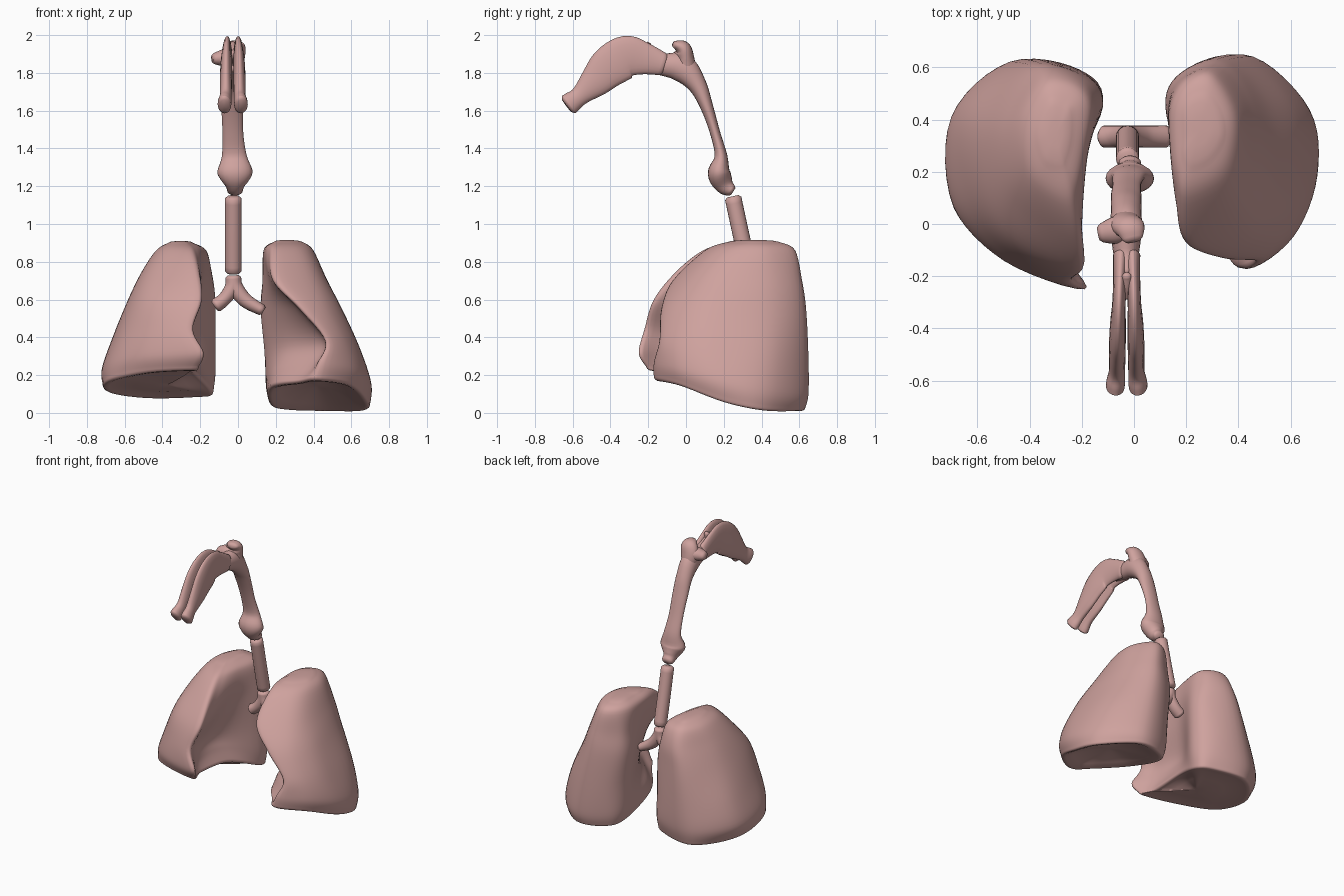
import bpy, bmesh, math
from mathutils import Vector


def spline(pts, steps, closed):
    """Smooth curve through a list of vectors."""
    n, out = len(pts), []
    for i in range(n if closed else n - 1):
        def at(k):
            return pts[k % n] if closed else pts[max(0, min(n - 1, k))]
        a, b, c, d = at(i - 1), at(i), at(i + 1), at(i + 2)
        for s in range(steps):
            t = s / steps
            out.append(0.5 * (2 * b + (c - a) * t + (2 * a - 5 * b + 4 * c - d) * t * t
                              + (3 * b - a - 3 * c + d) * t ** 3))
    if not closed:
        out.append(pts[-1].copy())
    return out


def loft(name, rings):
    """Skin closed rings and close both ends."""
    bm = bmesh.new()
    vs = [[bm.verts.new(p) for p in r] for r in rings]
    n = len(rings[0])
    for a, b in zip(vs, vs[1:]):
        for i in range(n):
            bm.faces.new((a[i], a[(i + 1) % n], b[(i + 1) % n], b[i]))
    for r in (vs[0], vs[-1]):
        c = bm.verts.new(sum((v.co for v in r), Vector()) / n)
        for i in range(n):
            bm.faces.new((r[i], r[(i + 1) % n], c))
    bmesh.ops.recalc_face_normals(bm, faces=bm.faces)
    me = bpy.data.meshes.new(name)
    bm.to_mesh(me)
    bm.free()
    ob = bpy.data.objects.new(name, me)
    bpy.context.collection.objects.link(ob)
    me.materials.append(pink)
    for p in me.polygons:
        p.use_smooth = True
    return ob


def shrink(ring, s, dz):
    c = sum(ring, Vector()) / len(ring)
    return [c + (p - c) * s + Vector((0, 0, dz)) for p in ring]


def lung(name, side, hollow, arch, drop, sections):
    """sections: (height, tilt, outline) from base to apex; outline starts at the hilum."""
    rings = []
    for k, (z, tilt, outline) in enumerate(sections):
        pts = [Vector((side * x, y, z + tilt * (y - 0.2))) for x, y in outline]
        if k < 2:  # lower edge arches up on the inner side and sags on the outer side
            pts[8].z += arch
            pts[7].z += arch * 0.3
            pts[3].z -= drop * (1 - k / 2)
            pts[4].z -= drop * (1 - k / 2)
        rings.append(spline(pts, 6, True))
    cols = [spline(list(col), 6, False) for col in zip(*rings)]
    rings = [list(r) for r in zip(*cols)]
    # diaphragm face below, rounded apex above
    base = [shrink(rings[0], s, dz) for s, dz in
            ((0.2, hollow), (0.5, hollow * 0.7), (0.75, hollow * 0.2),
             (0.9, -0.012), (0.96, -0.014), (0.99, -0.008))]
    apex = [shrink(rings[-1], s, dz) for s, dz in ((0.8, 0.006), (0.4, 0.01))]
    return loft(name, base + rings + apex)


def tube(name, sections, steps=5, sides=20):
    """sections: (x, y, z, half width across x, half depth) along a path."""
    pos = spline([Vector(s[:3]) for s in sections], steps, False)
    rad = spline([Vector((s[3], s[4], 0)) for s in sections], steps, False)
    rings = []
    for i, (p, r) in enumerate(zip(pos, rad)):
        d = (pos[min(i + 1, len(pos) - 1)] - pos[max(i - 1, 0)]).normalized()
        u = Vector((1, 0, 0))
        if abs(d.x) > 0.9:  # sideways tubes take their width upright
            u = Vector((0, 0, 1))
        u = (u - d * u.dot(d)).normalized()
        v = d.cross(u)
        rings.append([p + u * r.x * math.cos(a) + v * r.y * math.sin(a)
                      for a in (2 * math.pi * k / sides for k in range(sides))])
    d0 = (pos[0] - pos[1]).normalized() * 0.012
    d1 = (pos[-1] - pos[-2]).normalized() * 0.012
    rings = [[q + d0 for q in shrink(rings[0], 0.7, 0)]] + rings
    rings.append([q + d1 for q in shrink(rings[-1], 0.7, 0)])
    return loft(name, rings)


pink = bpy.data.materials.new("tissue")
pink.diffuse_color = (0.62, 0.36, 0.34, 1)

# Lungs
lung("lung_broad", -1, -0.02, 0.05, 0.015, [
    (.165, -.19, [(.13, .47), (.22, .57), (.48, .6), (.69, .36), (.69, .06), (.48, -.13), (.22, -.21), (.25, -.1), (.22, .19)]),
    (.25, -.15, [(.12, .46), (.21, .59), (.48, .62), (.7, .41), (.69, .08), (.5, -.14), (.19, -.25), (.27, -.1), (.26, .17)]),
    (.4, -.1, [(.12, .45), (.21, .59), (.45, .62), (.65, .42), (.64, .1), (.5, -.11), (.25, -.22), (.28, -.08), (.28, .16)]),
    (.6, 0, [(.12, .45), (.19, .57), (.4, .61), (.56, .4), (.57, .13), (.46, -.07), (.21, -.17), (.21, -.05), (.22, .2)]),
    (.75, 0, [(.14, .45), (.2, .56), (.36, .59), (.49, .4), (.5, .2), (.42, .05), (.23, -.05), (.2, .05), (.18, .25)]),
    (.86, 0, [(.17, .45), (.23, .53), (.34, .54), (.42, .42), (.43, .28), (.38, .16), (.26, .09), (.22, .15), (.19, .28)]),
    (.9, 0, [(.24, .43), (.27, .46), (.32, .47), (.36, .4), (.37, .32), (.34, .24), (.28, .22), (.26, .25), (.24, .33)])])
lung("lung_notched", 1, 0.05, 0.03, 0.04, [
    (.11, -.21, [(.17, .47), (.26, .59), (.46, .62), (.67, .42), (.69, .2), (.6, -.04), (.42, -.17), (.32, -.06), (.17, .17)]),
    (.19, -.2, [(.15, .46), (.24, .6), (.46, .64), (.67, .44), (.7, .18), (.61, -.05), (.44, -.17), (.39, -.05), (.19, .18)]),
    (.35, -.1, [(.14, .45), (.22, .6), (.42, .64), (.61, .45), (.64, .15), (.58, -.04), (.47, -.14), (.44, -.03), (.24, .2)]),
    (.55, 0, [(.12, .45), (.18, .58), (.36, .63), (.51, .45), (.55, .15), (.48, -.04), (.34, -.13), (.31, -.02), (.2, .2)]),
    (.7, 0, [(.13, .45), (.18, .56), (.33, .61), (.45, .45), (.47, .2), (.4, .03), (.21, -.07), (.18, .03), (.16, .2)]),
    (.86, 0, [(.14, .45), (.2, .55), (.3, .57), (.39, .43), (.39, .27), (.33, .16), (.2, .1), (.16, .16), (.14, .28)]),
    (.905, 0, [(.19, .43), (.22, .48), (.28, .49), (.33, .42), (.34, .33), (.29, .25), (.22, .22), (.19, .26), (.19, .33)])])

# Windpipe and its two branches
tube("windpipe", [(-.025, .25, 1.135, .044, .044), (-.025, .292, .94, .044, .044), (-.025, .335, .75, .044, .044)])
tube("branch_short", [(-.025, .335, .715, .042, .042), (-.03, .335, .665, .04, .042),
                      (-.07, .335, .605, .036, .042), (-.115, .335, .57, .038, .042)])
tube("branch_long", [(-.025, .335, .715, .042, .042), (-.015, .335, .665, .042, .042),
                     (.04, .335, .595, .038, .042), (.125, .335, .545, .03, .042)])

# Throat running down into the voice box
tube("throat", [(-.028, -.2, 1.868, .03, .065), (-.03, -.12, 1.845, .048, .06), (-.03, -.02, 1.825, .06, .075),
                (-.03, .06, 1.735, .058, .05), (-.03, .11, 1.62, .058, .034), (-.027, .155, 1.48, .055, .027),
                (-.02, .185, 1.36, .066, .034), (-.016, .175, 1.27, .093, .06),
                (-.016, .205, 1.205, .05, .05), (-.016, .24, 1.178, .042, .032)])

# Paired nasal passages with flared nostrils
for side, tag in ((-1, "a"), (1, "b")):
    cx = [-.028 + side * o for o in (.044, .042, .037, .036, .034, .03, .026, .022)]
    tube("nasal_passage_" + tag, [
        (cx[0], -.622, 1.632, .036, .058), (cx[1], -.605, 1.645, .036, .056),
        (cx[2], -.56, 1.68, .031, .052), (cx[3], -.48, 1.755, .032, .085),
        (cx[4], -.4, 1.835, .031, .11), (cx[5], -.31, 1.885, .026, .112),
        (cx[6], -.22, 1.875, .026, .085), (cx[7], -.12, 1.845, .03, .06)])

# Sinus lobes at the top of the throat
tube("sinus_hook", [(-.03, .0, 1.82, .055, .055), (-.03, -.002, 1.88, .065, .045),
                    (-.015, -.018, 1.93, .058, .042), (-.005, -.055, 1.95, .04, .022)])
tube("sinus_lobe", [(-.02, -.01, 1.885, .045, .05), (-.075, -.025, 1.88, .045, .052),
                    (-.125, -.035, 1.875, .03, .036)])
tube("sinus_spur", [(-.028, -.25, 1.88, .03, .05), (-.028, -.22, 1.92, .026, .035), (-.028, -.2, 1.95, .018, .015)])
